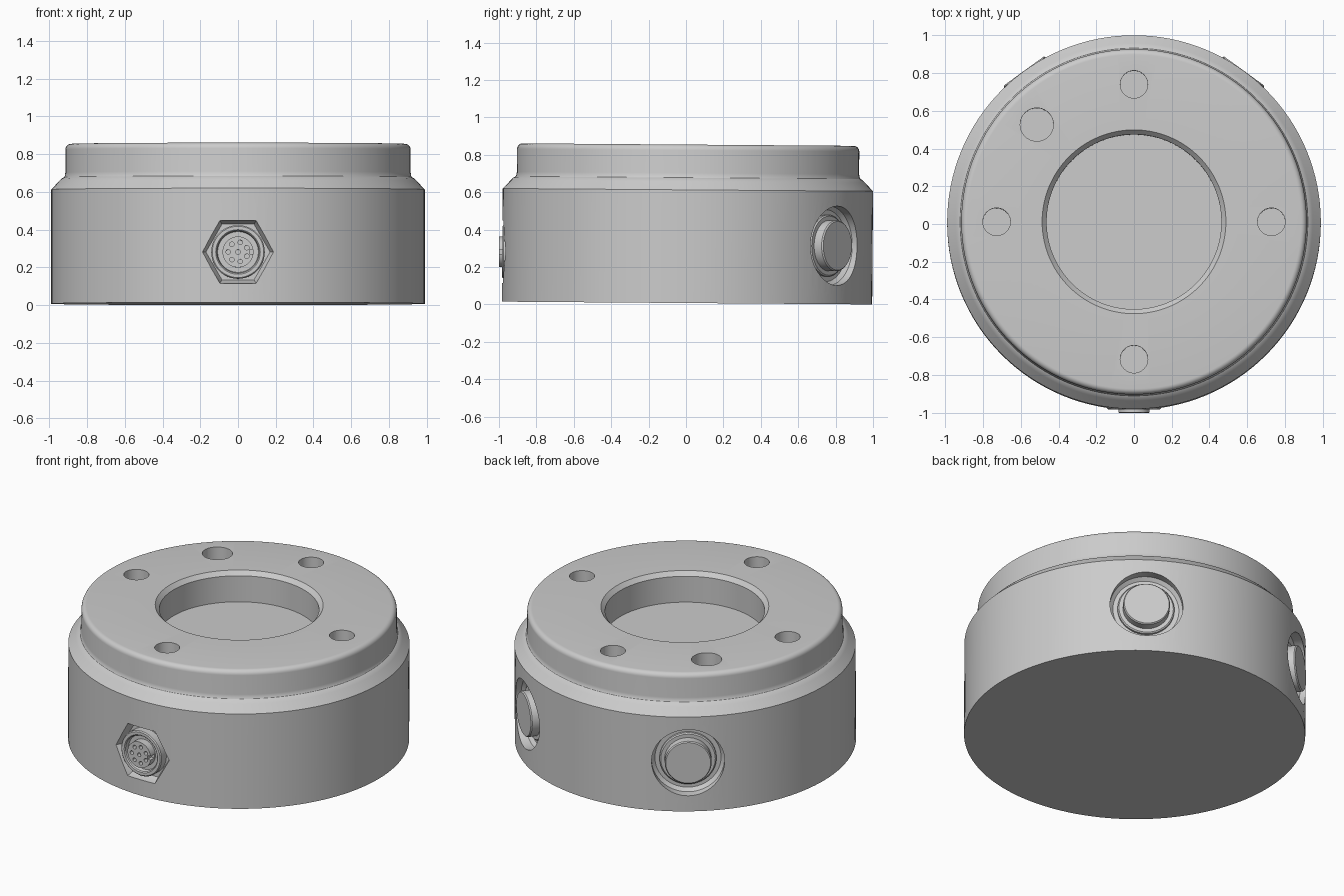
import bpy, bmesh
from math import sin, cos, pi, radians
from mathutils import Matrix, Vector

if "Cube" in bpy.data.objects:
    bpy.data.objects.remove(bpy.data.objects["Cube"])


def lathe(name, profile, segs, matrix=Matrix()):
    """Spin a closed (radius, height) profile about local z."""
    bm = bmesh.new()
    rings = [[bm.verts.new((r * cos(2 * pi * i / segs), r * sin(2 * pi * i / segs), h))
              for i in range(segs)] if r > 0 else [bm.verts.new((0, 0, h))]
             for r, h in profile]
    for a, b in zip(rings, rings[1:]):
        for i in range(segs):
            j = (i + 1) % segs
            if len(a) == 1:
                bm.faces.new((a[0], b[i], b[j]))
            elif len(b) == 1:
                bm.faces.new((a[i], a[j], b[0]))
            else:
                bm.faces.new((a[i], a[j], b[j], b[i]))
    bm.transform(matrix)
    bmesh.ops.recalc_face_normals(bm, faces=bm.faces)
    me = bpy.data.meshes.new(name)
    bm.to_mesh(me)
    bm.free()
    ob = bpy.data.objects.new(name, me)
    bpy.context.collection.objects.link(ob)
    return ob


def cylinder(name, r, h0, h1, segs=48, matrix=Matrix()):
    return lathe(name, [(0, h0), (r, h0), (r, h1), (0, h1)], segs, matrix)


def outward(angle, z):
    """Frame on the axis at height z, local z pointing outward, local y up."""
    out, up = Vector((cos(angle), sin(angle), 0)), Vector((0, 0, 1))
    side = up.cross(out)
    m = Matrix((side, up, out)).transposed().to_4x4()
    return Matrix.Translation((0, 0, z)) @ m


def cut(target, cutters):
    bpy.context.view_layer.objects.active = target
    for c in cutters:
        c.hide_render = True
        mod = target.modifiers.new("cut", 'BOOLEAN')
        mod.operation, mod.solver, mod.object = 'DIFFERENCE', 'EXACT', c
        bpy.ops.object.modifier_apply(modifier=mod.name)
        bpy.data.objects.remove(c)


parts = []

# Housing with chamfered shoulder, rounded top rim and central well
H = 0.847
rim = [(0.885 + 0.03 * cos(a), H - 0.03 + 0.03 * sin(a))
       for a in (radians(15 * k) for k in range(7))]
housing = lathe("housing", [(0, 0), (0.99, 0), (0.99, 0.605), (0.947, 0.65), (0.935, 0.663),
                            (0.922, 0.67), (0.917, 0.68), (0.915, 0.695)] + rim +
                [(0.487, H), (0.463, H - 0.026), (0.463, 0.655), (0, 0.655)], 128)
parts.append(housing)

# Mounting holes and the larger locating hole
cutters = [cylinder("hole_cutter", 0.073, H - 0.18, H + 0.1, 40,
                    Matrix.Translation((0.728 * cos(k * pi / 2), 0.728 * sin(k * pi / 2), 0)))
           for k in range(4)]
cutters.append(cylinder("locating_cutter", 0.088, H - 0.18, H + 0.1, 40,
                        Matrix.Translation((-0.515, 0.515, 0))))

# Round recesses for the two rear buttons
ports = [("right", outward(radians(54), 0.312)), ("left", outward(radians(126), 0.312))]
for side, m in ports:
    cutters.append(lathe("recess_cutter", [(0, 0.915), (0.192, 0.915), (0.212, 0.935),
                                           (0.212, 1.1), (0, 1.1)], 64, m))

# Tapered hexagonal pocket for the front connector
front = outward(radians(-90), 0.267)
cutters.append(lathe("hex_cutter", [(0, 0.935), (0.17, 0.935), (0.192, 0.98),
                                    (0.192, 1.1), (0, 1.1)], 6, front))
cut(housing, cutters)

# Buttons with a collar on the recess floor
for side, m in ports:
    parts.append(lathe(side + "_button", [(0, 0.9), (0.165, 0.9), (0.165, 0.93), (0.158, 0.936),
                                          (0.136, 0.936), (0.136, 0.985), (0.13, 0.992),
                                          (0, 0.992)], 64, m))

# Connector shell: flange, socket groove and pin insert
shell = lathe("connector", [(0, 0.9), (0.142, 0.9), (0.142, 0.984), (0.136, 0.99), (0.118, 0.99),
                            (0.112, 0.984), (0.108, 0.96), (0.082, 0.96), (0.082, 1.0075),
                            (0, 1.0075)], 48, front)
pins = [(0, 0)] + [(0.052 * cos(a), 0.052 * sin(a))
                   for a in (pi + 2 * pi * k / 7 for k in range(7))]
pin_cutters = [cylinder("pin_cutter", 0.012, 0.97, 1.05, 16, front @ Matrix.Translation((x, y, 0)))
               for x, y in pins]
# Key slot on the right edge of the insert
bpy.ops.mesh.primitive_cube_add(size=1)
slot = bpy.context.object
slot.data.transform(front @ Matrix.Translation((0.078, 0, 1.01)) @ Matrix.Diagonal((0.035, 0.024, 0.08, 1)))
cut(shell, pin_cutters + [slot])
parts.append(shell)

# The whole unit leans very slightly back; shade and place it
tilt = Matrix.Translation((0, 0.0055, 0.0075)) @ Matrix.Rotation(-0.0075, 4, 'X')
bpy.ops.object.select_all(action='DESELECT')
for ob in parts:
    ob.data.transform(tilt)
    ob.select_set(True)
bpy.context.view_layer.objects.active = housing
bpy.ops.object.shade_smooth_by_angle(angle=radians(28))
